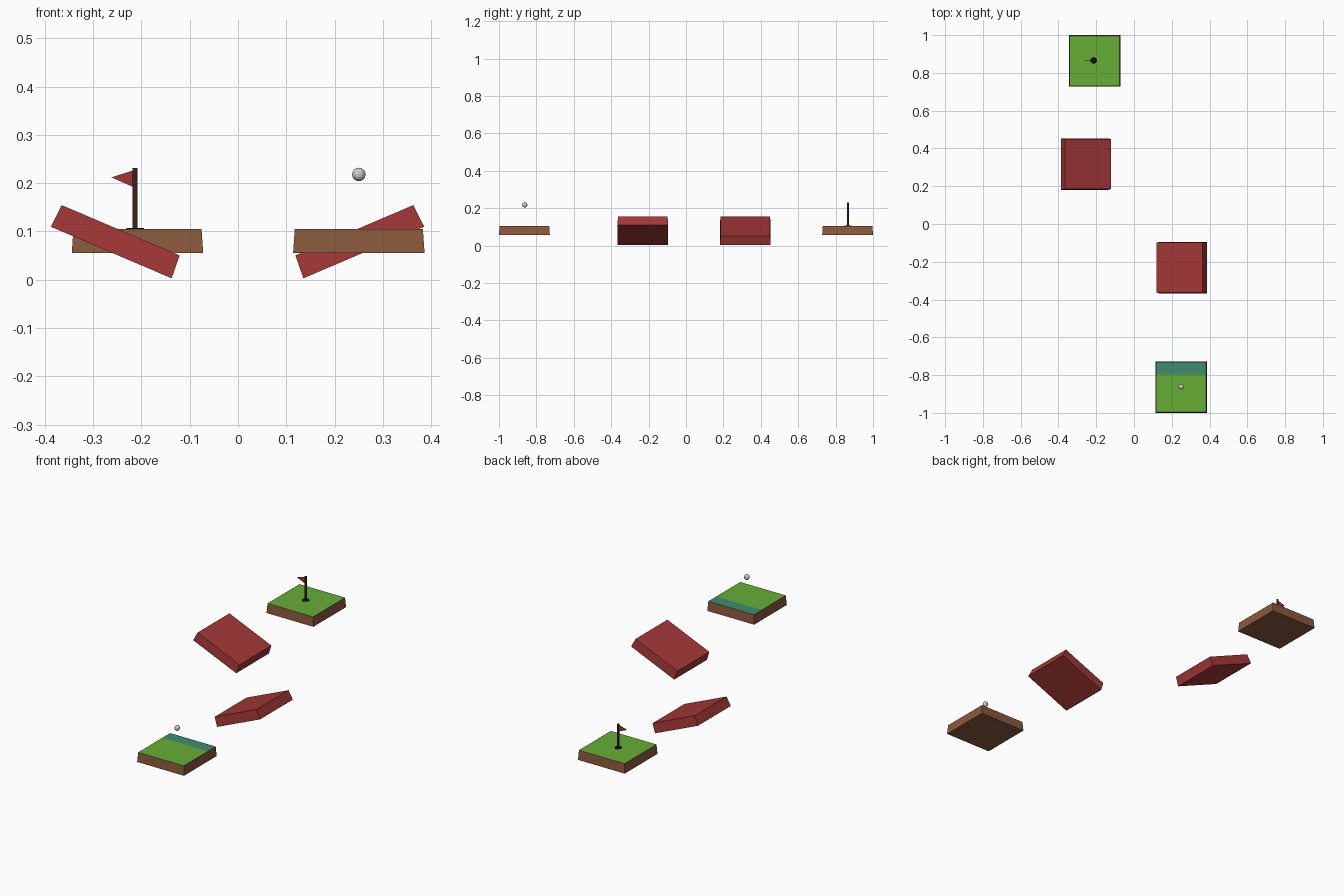
import bpy, bmesh, math
from mathutils import Matrix, Vector

if "Cube" in bpy.data.objects:
    bpy.data.objects.remove(bpy.data.objects["Cube"])


def srgb(r, g, b):
    f = lambda c: c / 12.92 if c <= 0.04045 else ((c + 0.055) / 1.055) ** 2.4
    return (f(r / 255), f(g / 255), f(b / 255), 1)


def material(name, *rgb):
    m = bpy.data.materials.new(name)
    m.diffuse_color = srgb(*rgb)
    m.use_nodes = True
    m.node_tree.nodes["Principled BSDF"].inputs["Base Color"].default_value = m.diffuse_color
    return m


earth = material("earth brown", 139, 89, 62)
grass = material("grass green", 102, 174, 54)
teal = material("teal strip", 64, 140, 114)
red = material("red", 164, 55, 55)
pole_brown = material("dark pole brown", 88, 48, 40)
black = material("hole black", 14, 14, 14)
white = material("ball white", 205, 205, 205)


def finish(bm, name, mats):
    mesh = bpy.data.meshes.new(name)
    bmesh.ops.recalc_face_normals(bm, faces=bm.faces)
    bm.to_mesh(mesh)
    bm.free()
    for m in mats:
        mesh.materials.append(m)
    obj = bpy.data.objects.new(name, mesh)
    bpy.context.collection.objects.link(obj)
    return obj


def slab(name, loc, mats, tilt=0.0, strip_y=None):
    """Square block, slightly narrower at the top; loc is the centre."""
    bm = bmesh.new()
    bmesh.ops.create_cube(bm, size=1)
    for v in bm.verts:
        half = 0.1325 if v.co.z > 0 else 0.136
        v.co = (math.copysign(half, v.co.x), math.copysign(half, v.co.y), v.co.z * 0.05)
    if strip_y is not None:
        bmesh.ops.bisect_plane(bm, geom=bm.verts[:] + bm.edges[:] + bm.faces[:],
                               plane_co=(0, strip_y, 0), plane_no=(0, 1, 0))
    bm.normal_update()
    # grass on top, teal beyond the strip line
    for f in bm.faces:
        if len(mats) > 1 and f.normal.z > 0.9:
            past = strip_y is not None and f.calc_center_median().y > strip_y
            f.material_index = 2 if past else 1
    bm.transform(Matrix.Translation(loc) @ Matrix.Rotation(tilt, 4, 'Y'))
    return finish(bm, name, mats)


# Start and finish greens
slab("start_green", (0.25, -0.864, 0.0805), [earth, grass, teal], strip_y=0.068)
slab("finish_green", (-0.208, 0.864, 0.0805), [earth, grass])

# Tilted ramps
TILT = math.radians(23.1)
slab("right_ramp", (0.2505, -0.231, 0.0795), [red], -TILT)
slab("left_ramp", (-0.2525, 0.317, 0.0795), [red], TILT)

# Ball
bm = bmesh.new()
bmesh.ops.create_uvsphere(bm, u_segments=12, v_segments=8, radius=0.014)
bm.transform(Matrix.Translation((0.25, -0.862, 0.218)))
finish(bm, "ball", [white])


def cylinder(name, r, z0, z1, sides, mat):
    bm = bmesh.new()
    bmesh.ops.create_cone(bm, cap_ends=True, segments=sides, radius1=r, radius2=r, depth=z1 - z0)
    bm.transform(Matrix.Translation((-0.213, 0.866, (z0 + z1) / 2)))
    return finish(bm, name, [mat])


# Hole and flag pole
cylinder("hole", 0.018, 0.104, 0.107, 12, black)
cylinder("flag_pole", 0.0055, 0.105, 0.231, 8, pole_brown)

# Triangular flag
bm = bmesh.new()
tri = [(-0.213, 0.2275), (-0.213, 0.1905), (-0.262, 0.212)]
face = bm.faces.new([bm.verts.new((x, 0.8645, z)) for x, z in tri])
ext = bmesh.ops.extrude_face_region(bm, geom=[face])
for v in ext["geom"]:
    if isinstance(v, bmesh.types.BMVert):
        v.co.y += 0.003
finish(bm, "flag", [red])
